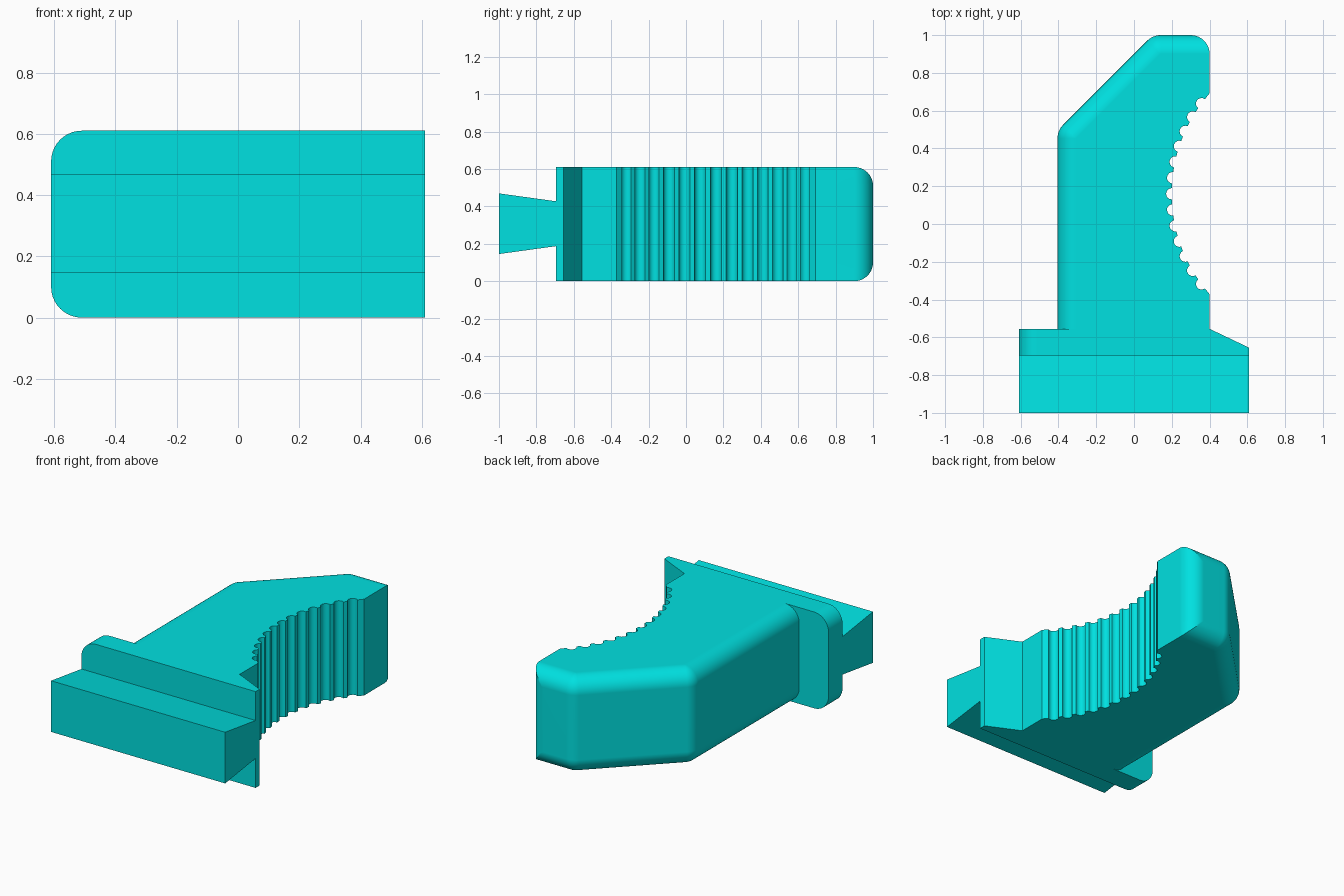
import bpy, bmesh
from math import sin, cos, asin, pi, radians

if "Cube" in bpy.data.objects:
    bpy.data.objects.remove(bpy.data.objects["Cube"])

H, R = 0.61, 0.10          # overall height, fillet radius
Y_BASE = -0.555            # back of the flange, where the grip starts


def arc(cx, cy, r, a0, a1, n):
    return [(cx + r * cos(a0 + (a1 - a0) * i / n),
             cy + r * sin(a0 + (a1 - a0) * i / n)) for i in range(n + 1)]


def loft(name, rings):
    """Closed solid through rings of equal point count."""
    bm = bmesh.new()
    loops = [[bm.verts.new(p) for p in ring] for ring in rings]
    n = len(loops[0])
    for a, b in zip(loops, loops[1:]):
        for i in range(n):
            j = (i + 1) % n
            bm.faces.new((a[i], a[j], b[j], b[i]))
    bm.faces.new(loops[0][::-1])
    bm.faces.new(loops[-1])
    bmesh.ops.remove_doubles(bm, verts=bm.verts, dist=1e-5)
    bmesh.ops.recalc_face_normals(bm, faces=bm.faces)
    me = bpy.data.meshes.new(name)
    bm.to_mesh(me)
    bm.free()
    ob = bpy.data.objects.new(name, me)
    bpy.context.collection.objects.link(ob)
    return ob


# finger scallop with small round grooves along it
scallop = [(0.4, -0.372)]
for k in range(6, -7, -1):
    a = pi + radians(6.1) * k
    scallop += arc(1 + 0.8 * cos(a), 0.16 + 0.8 * sin(a), 0.03,
                   a + pi / 2, a - pi / 2, 8)
scallop.append((0.4, 0.692))


def grip_outline(d):
    """Plan outline with the outer and top sides moved in by d."""
    pts = [(0.405, Y_BASE)] + scallop
    pts[0] = (0.4, Y_BASE)
    pts += arc(0.3, 0.9, R, 0, asin((R - d) / R), 10)
    pts += arc(0.141, 0.9, R - d, pi / 2, pi * 0.75, 6)
    pts += arc(-0.305, 0.454, R - d, pi * 0.75, pi, 6)
    return pts + [(-0.405 + d, Y_BASE)]


# grip: rounded along the outer edges, sharp along the scallop side
N = 10
low = [(R * (1 - cos(t)), R * (1 - sin(t)))
       for t in (pi / 2 * (N - i) / N for i in range(N + 1))]
low = [(max(0, min(R, d)), z) for d, z in low]
levels = low + [(d, H - z) for d, z in reversed(low)]
grip = loft("grip", [[(x, y, z) for x, y in grip_outline(d)] for d, z in levels])


# flange: rounded on the left, tapered on the right
def flange_ring(y, right):
    pts = [(right, 0), (right, H)]
    pts += arc(-0.61 + R, H - R, R, pi / 2, pi, 10)
    pts += arc(-0.61 + R, R, R, pi, pi * 1.5, 10)
    return [(x, y, z) for x, z in pts]


flange = loft("flange", [flange_ring(-0.695, 0.61), flange_ring(-0.655, 0.61),
                         flange_ring(Y_BASE, 0.4)])


# dovetail rail across the front
def rail_ring(y, half):
    m = H / 2 + 0.002
    return [(-0.61, y, m - half), (0.61, y, m - half),
            (0.61, y, m + half), (-0.61, y, m + half)]


rail = loft("dovetail_rail", [rail_ring(-1, 0.162), rail_ring(-0.695, 0.12)])

# fuse into one solid so no inner walls remain
bpy.context.view_layer.objects.active = grip
for part in (flange, rail):
    mod = grip.modifiers.new("join", "BOOLEAN")
    mod.operation, mod.solver, mod.object = "UNION", "EXACT", part
    bpy.ops.object.modifier_apply(modifier=mod.name)
    bpy.data.objects.remove(part)
grip.name = "dovetail_grip"

# cyan finish, smooth fillets with crisp edges
mat = bpy.data.materials.new("cyan")
mat.diffuse_color = (0.0, 0.75, 0.75, 1)
mat.use_nodes = True
mat.node_tree.nodes["Principled BSDF"].inputs["Base Color"].default_value = mat.diffuse_color
grip.data.materials.clear()
grip.data.materials.append(mat)
bpy.ops.object.select_all(action="DESELECT")
grip.select_set(True)
bpy.ops.object.shade_smooth_by_angle(angle=radians(30))
wn = grip.modifiers.new("flat_faces", "WEIGHTED_NORMAL")
wn.keep_sharp = True
